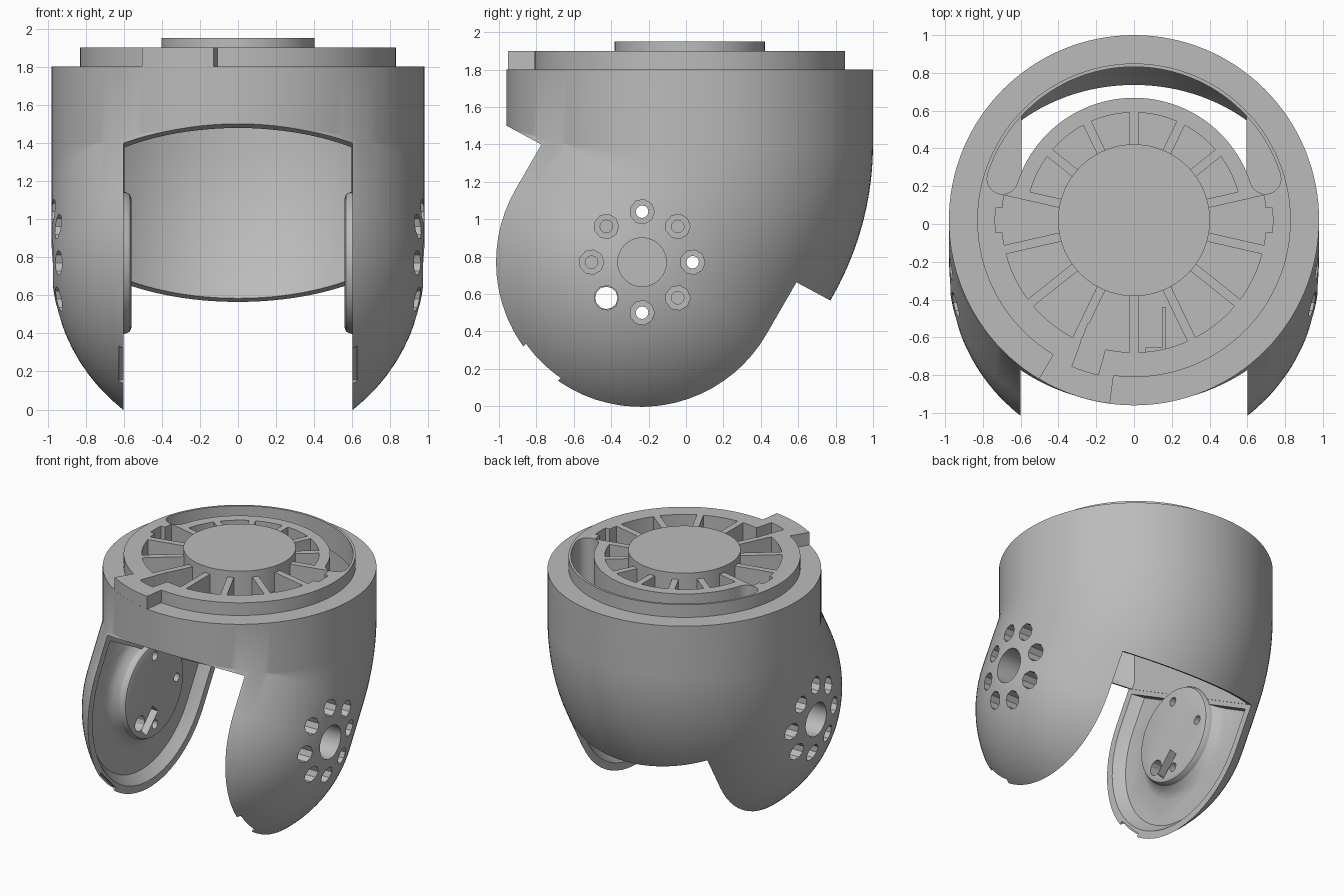
import bpy, bmesh
from math import sin, cos, tan, pi, radians, sqrt

if "Cube" in bpy.data.objects:
    bpy.data.objects.remove(bpy.data.objects["Cube"])

grey = bpy.data.materials.new("plain_grey")
grey.use_nodes = True
colour = (0.5, 0.5, 0.5, 1)
grey.diffuse_color = colour
grey.node_tree.nodes["Principled BSDF"].inputs["Base Color"].default_value = colour

YC = 0.02                      # centre of the round top
PY, PZ, R = -0.64, 1.4, 0.66   # bend pivot and bend radius
TILT = radians(30)
AY, AZ = -0.235, 0.77          # joint axis through both arms
GAP = 0.6                      # half the distance between the arms


def loft(name, rings):
    """Closed solid through rings of equal point count."""
    bm = bmesh.new()
    loops = [[bm.verts.new(p) for p in ring] for ring in rings]
    n = len(loops[0])
    for a, b in zip(loops, loops[1:]):
        for i in range(n):
            j = (i + 1) % n
            bm.faces.new((a[i], a[j], b[j], b[i]))
    bm.faces.new(loops[0])
    bm.faces.new(loops[-1])
    bmesh.ops.remove_doubles(bm, verts=bm.verts, dist=1e-5)
    bmesh.ops.recalc_face_normals(bm, faces=bm.faces)
    mesh = bpy.data.meshes.new(name)
    bm.to_mesh(mesh)
    bm.free()
    mesh.materials.append(grey)
    ob = bpy.data.objects.new(name, mesh)
    bpy.context.collection.objects.link(ob)
    return ob


def prism_z(name, pts, z0, z1):
    return loft(name, [[(x, y, z) for x, y in pts] for z in (z0, z1)])


def prism_x(name, pts, x0, x1):
    return loft(name, [[(x, y, z) for y, z in pts] for x in (x0, x1)])


def circle(r, cx, cy, n=96):
    return [(cx + r * cos(2 * pi * i / n), cy + r * sin(2 * pi * i / n)) for i in range(n)]


def arc(r, a0, a1, n=24):
    """Arc about the top centre, angles in degrees."""
    angles = [radians(a0 + (a1 - a0) * i / n) for i in range(n + 1)]
    return [(r * cos(a), YC + r * sin(a)) for a in angles]


def boolean(target, tool, op="DIFFERENCE"):
    mod = target.modifiers.new(op, "BOOLEAN")
    mod.operation, mod.object, mod.solver = op, tool, "EXACT"
    bpy.context.view_layer.objects.active = target
    bpy.ops.object.modifier_apply(modifier=mod.name)
    bpy.data.objects.remove(tool)
    return target


def elbow(name, r, top, n=128):
    """Upright tube that bends forward and ends in a round bottom."""
    base = [(r * sin(2 * pi * i / n), R + r * cos(2 * pi * i / n)) for i in range(n)]

    def tilted(t, scale=1.0, down=0.0):
        ring = []
        for x, u in base:
            u = R + (u - R) * scale
            if u < 0 and down == 0:      # mitre on the inside of the bend
                ring.append((x, PY + u, PZ - u * tan(TILT / 2)))
            else:
                ring.append((x * scale, PY + u * cos(t) - down * sin(t),
                             PZ - u * sin(t) - down * cos(t)))
        return ring

    rings = [[(x, PY + u, top) for x, u in base]]
    rings += [tilted(TILT * k / 10) for k in range(11)]
    for k in range(24):
        a = pi / 2 * k / 23.1
        rings.append(tilted(TILT, cos(a), 0.345 + r * sin(a)))
    return loft(name, rings)


def below_plane(name, half, drop=0.0):
    """Everything under the slanted cut, between -half and half."""
    edge = [(y, 1.5 - 0.54 * (y + 0.96) - drop) for y in (-2, 2)]
    return prism_x(name, edge + [(2, -1), (-2, -1)], -half, half)


# Outer body, fork gap and hollow inside
body = elbow("fork_body", 0.98, 1.8)
boolean(body, below_plane("gap_cut", GAP))
cavity = elbow("cavity", 0.94, 1.7)
wide = GAP - 0.004
boolean(cavity, prism_x("limit", [(-2, -1), (2, -1), (2, 3), (-2, 3)], -wide, wide), "INTERSECT")
boolean(body, cavity)
recess = elbow("arm_recess", 0.935, 1.69)
boolean(recess, below_plane("limit", 0.67, 0.04), "INTERSECT")
boolean(body, recess)

# Raised top plate with a tab that reaches the front rim
plate = prism_z("plate", circle(0.83, 0, YC, 128), 1.78, 1.9)
tab = arc(0.979, -121, -97.5) + arc(0.75, -97.5, -121)
boolean(plate, prism_z("tab", tab, 1.78, 1.9), "UNION")
boolean(body, plate, "UNION")

# Long curved slot at the back with round ends
mid, half, end = 0.73, 0.082, 17.5
slot = arc(mid + half, end, 180 - end, 48)
for a, start, r in ((180 - end, 180 - end, 1), (end, 180 + end, 1)):
    cx, cy = mid * cos(radians(a)), YC + mid * sin(radians(a))
    turn = [radians(start + 180 * i / 10) for i in range(1, 10)]
    slot += [(cx + half * cos(t), cy + half * sin(t)) for t in turn]
    if a != end:
        slot += arc(mid - half, 180 - end, end, 48)
boolean(body, prism_z("slot_cut", slot, 1.1, 2.1))

# Pockets between the fourteen spokes, deeper to the front
step = 360 / 14
for k in range(14):
    a0 = 90 + k * step
    a1 = a0 + step
    middle = sin(radians(a0 + step / 2))
    outer = 0.57 if middle > 0.3 else 0.7
    inner = 0.4
    gi, go = (0.024 / r * 180 / pi for r in (inner, outer))
    shape = arc(outer, a0 + go, a1 - go, 8) + arc(inner, a1 - gi, a0 + gi, 8)
    boolean(body, prism_z("pocket_cut", shape, 1.75, 2.1))
side_bays = [(0.735, -5, 5), (0.735, 175, 185), (0.84, 247, 257)]
for r, a0, a1 in side_bays:
    shape = arc(r, a0, a1, 8) + arc(0.6, a1 + 1, a0 - 1, 8)
    boolean(body, prism_z("bay_cut", shape, 1.75, 2.1))

# Central disc
boolean(body, prism_z("hub", circle(0.402, 0, YC), 1.73, 1.95), "UNION")

# Joint bosses, bolt pattern and edge notches on both arms
for s in (-1, 1):
    profile = [(0.72, 0.47), (0.67, 0.46), (0.645, 0.405), (0.61, 0.375),
               (0.585, 0.37), (0.567, 0.36), (0.56, 0.34)]
    boss = loft("boss", [[(s * x, y, z) for y, z in circle(r, AY, AZ, 64)] for x, r in profile])
    boolean(body, boss, "UNION")
    boolean(body, prism_x("axle_cut", circle(0.13, AY, AZ, 32), s * 0.68, s * 1.2))
    for k in range(8):
        a = k * pi / 4
        y, z = AY + 0.27 * cos(a), AZ + 0.27 * sin(a)
        boolean(body, prism_x("bore_cut", circle(0.066, y, z, 9), s * 0.76, s * 1.2))
        if k == 5:
            boolean(body, prism_x("wide_hole", circle(0.06, y, z, 12), s * 0.4, s * 0.8))
        else:
            deep = 0.4 if k in (0, 2, 6) else 0.62
            boolean(body, prism_x("bolt_hole", circle(0.034, y, z, 12), s * deep, s * 0.8))
    # rectangular pocket next to the wide hole
    d = sqrt(0.5)

    def turned(u, v):
        return (AY - d * u + d * v, AZ - d * u - d * v)

    pocket = [turned(u, v) for u, v in ((0.1, 0.06), (0.3, 0.06), (0.3, 0.15), (0.1, 0.15))]
    boolean(body, prism_x("cable_pocket", pocket, s * 0.5, s * 0.62))
    notch = [turned(u, v) for u, v in ((0.74, -0.13), (0.9, -0.13), (0.9, 0.13), (0.74, 0.13))]
    boolean(body, prism_x("notch_cut", notch, s * 0.55, s * 0.625))

# Small angled rib inside one front pocket
rib = [(0.06, -0.68), (0.17, -0.68), (0.17, -0.44), (0.15, -0.44), (0.15, -0.655), (0.06, -0.655)]
prism_z("pocket_rib", rib, 1.745, 1.79)

# Smooth curved walls, crisp edges
for ob in bpy.context.collection.objects:
    if ob.type == "MESH":
        bpy.ops.object.select_all(action="DESELECT")
        ob.select_set(True)
        bpy.context.view_layer.objects.active = ob
        bpy.ops.object.shade_smooth_by_angle(angle=radians(25))
